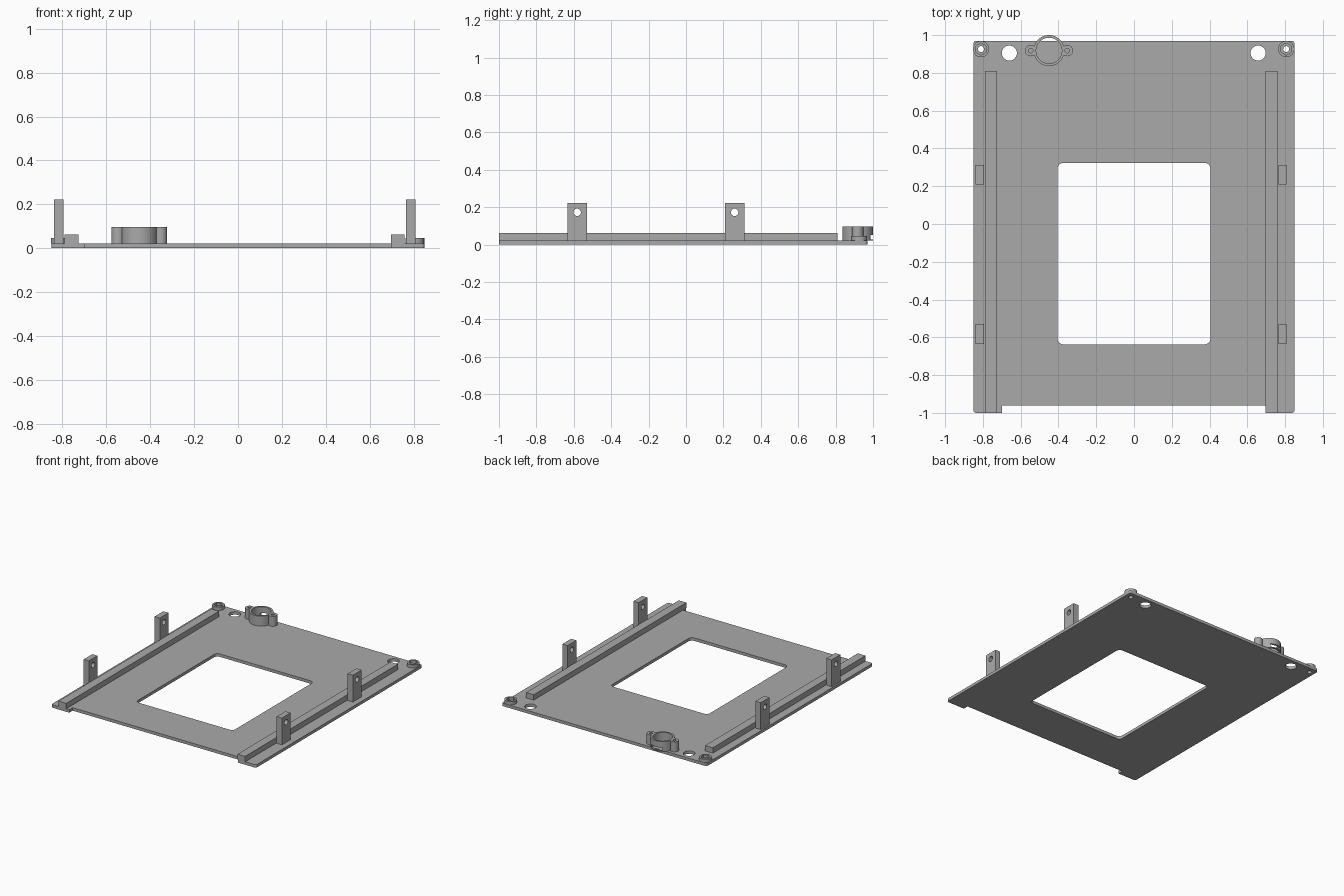
import bpy, bmesh
from math import pi
from mathutils import Matrix

if "Cube" in bpy.data.objects:
    bpy.data.objects.remove(bpy.data.objects["Cube"], do_unlink=True)

grey = bpy.data.materials.new("plain grey")
grey.use_nodes = True
GREY = (0.4, 0.4, 0.4, 1)
grey.diffuse_color = GREY
grey.node_tree.nodes["Principled BSDF"].inputs["Base Color"].default_value = GREY


def finish(name, bm):
    mesh = bpy.data.meshes.new(name)
    bmesh.ops.recalc_face_normals(bm, faces=bm.faces)
    bm.to_mesh(mesh)
    bm.free()
    mesh.materials.append(grey)
    obj = bpy.data.objects.new(name, mesh)
    bpy.context.collection.objects.link(obj)
    return obj


def box(name, x, y, z, radius=0):
    """Box from (min, max) ranges, with optional rounded upright edges."""
    bm = bmesh.new()
    bmesh.ops.create_cube(bm, size=1)
    for v in bm.verts:
        v.co = [r[0] if c < 0 else r[1] for c, r in zip(v.co, (x, y, z))]
    if radius:
        upright = [e for e in bm.edges
                   if abs(e.verts[0].co.z - e.verts[1].co.z) > 1e-4]
        bmesh.ops.bevel(bm, geom=upright, offset=radius, segments=6,
                        profile=0.5, affect='EDGES')
    return finish(name, bm)


def cylinder(name, centre, radius, depth, sides=40, axis='Z'):
    """Cylinder centred on a point, along Z or X."""
    bm = bmesh.new()
    turn = Matrix.Rotation(pi / 2 if axis == 'X' else 0, 4, 'Y')
    bmesh.ops.create_cone(bm, cap_ends=True, segments=sides, radius1=radius,
                          radius2=radius, depth=depth,
                          matrix=Matrix.Translation(centre) @ turn)
    return finish(name, bm)


def combine(obj, tool, operation='DIFFERENCE'):
    """Apply a boolean and discard its tool."""
    mod = obj.modifiers.new("boolean", 'BOOLEAN')
    mod.operation, mod.object, mod.solver = operation, tool, 'EXACT'
    with bpy.context.temp_override(object=obj, active_object=obj,
                                   selected_objects=[obj]):
        bpy.ops.object.modifier_apply(modifier=mod.name)
    bpy.data.objects.remove(tool, do_unlink=True)


T = 0.022   # plate thickness
parts = []

# Base plate with front notch, window and round holes
plate = box("base_plate", (-0.85, 0.85), (-1, 0.97), (0, T), 0.015)
combine(plate, box("notch", (-0.70, 0.70), (-1.1, -0.96), (-1, 1)))
combine(plate, box("window", (-0.405, 0.405), (-0.637, 0.323), (-1, 1), 0.03))
for x in (-0.66, 0.657):
    combine(plate, cylinder("hole", (x, 0.905, 0), 0.04, 1))
parts.append(plate)

# Corner bosses with hexagonal pockets and screw holes
for side, x in (("right", -0.81), ("left", 0.806)):
    boss = cylinder(side + "_corner_boss", (x, 0.926, 0.034), 0.043, 0.024)
    combine(boss, cylinder("pocket", (x, 0.926, 0.05), 0.032, 0.05, 6))
    combine(boss, cylinder("screw", (x, 0.926, 0), 0.016, 1, 24))
    combine(plate, cylinder("screw", (x, 0.926, 0), 0.016, 1, 24))
    parts.append(boss)

# Long rails and drilled upright tabs
for side, rail_x, tab_x in (("right", (-0.79, -0.726), (-0.838, -0.795)),
                            ("left", (0.697, 0.76), (0.765, 0.808))):
    parts.append(box(side + "_rail", rail_x, (-1, 0.81), (T, 0.063)))
    for place, y in (("front", -0.582), ("rear", 0.26)):
        tab = box(f"{side}_{place}_tab", tab_x, (y - 0.052, y + 0.052), (T, 0.223))
        combine(tab, cylinder("pin", (sum(tab_x) / 2, y, 0.173), 0.02, 0.3, 24, 'X'))
        parts.append(tab)

# Round holder at the back, with two drilled ears and a slot
CX, CY, TOP = -0.45, 0.918, 0.097
mid, height = (T + TOP) / 2, TOP - T
holder = cylinder("round_holder", (CX, CY, mid), 0.082, height, 64)
for s in (-1, 1):
    ear_x = CX + s * 0.097
    combine(holder, cylinder("ear", (ear_x, CY, mid), 0.03, height, 32), 'UNION')
    combine(holder, cylinder("ear_hole", (ear_x, CY, mid), 0.012, 1, 20))
combine(holder, cylinder("bore", (CX, CY, mid), 0.068, 1, 64))
combine(holder, box("slot", (CX - 0.045, CX + 0.045), (CY, 1.1), (0.028, 0.052)))
parts.append(holder)

# Smooth round walls, keep edges sharp
for obj in bpy.context.view_layer.objects:
    obj.select_set(obj in parts)
bpy.context.view_layer.objects.active = plate
bpy.ops.object.shade_smooth_by_angle(angle=pi / 6)
